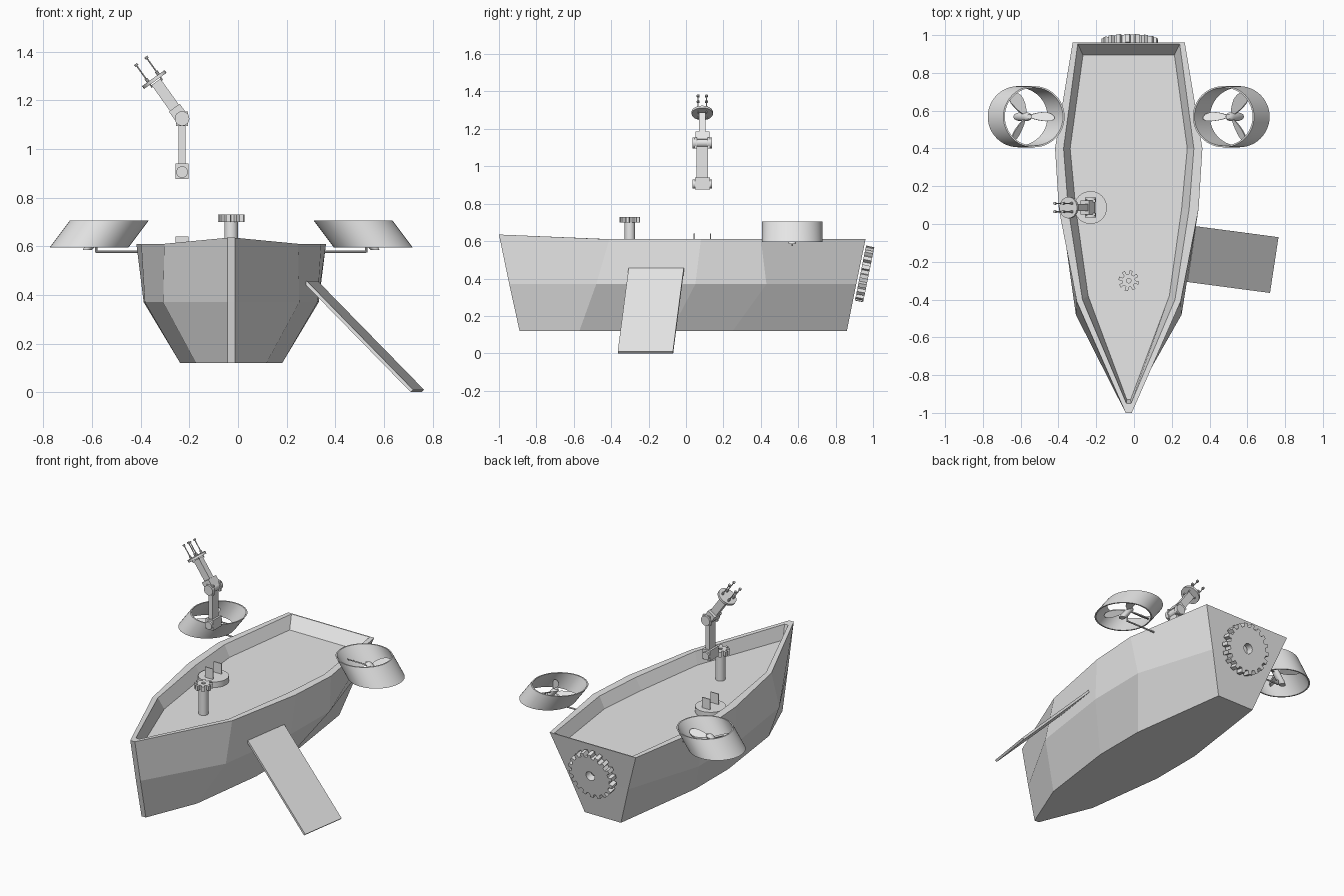
import bpy, bmesh
from math import sin, cos, pi, radians, atan2
from mathutils import Vector, Matrix

if "Cube" in bpy.data.objects:
    bpy.data.objects.remove(bpy.data.objects["Cube"])

grey = bpy.data.materials.new("plain_grey")
grey.use_nodes = True
grey.diffuse_color = (0.8, 0.8, 0.8, 1)
grey.node_tree.nodes["Principled BSDF"].inputs["Base Color"].default_value = (0.8, 0.8, 0.8, 1)

CX = -0.028  # hull centre line


def finish(name, bm, matrix=None, smooth=False):
    if matrix:
        bm.transform(matrix)
    bmesh.ops.recalc_face_normals(bm, faces=bm.faces)
    mesh = bpy.data.meshes.new(name)
    bm.to_mesh(mesh)
    bm.free()
    mesh.materials.append(grey)
    obj = bpy.data.objects.new(name, mesh)
    bpy.context.collection.objects.link(obj)
    if smooth:
        bpy.ops.object.select_all(action="DESELECT")
        obj.select_set(True)
        bpy.context.view_layer.objects.active = obj
        bpy.ops.object.shade_smooth_by_angle(angle=radians(35))
    return obj


def skin(name, loops, wrap=False, matrix=None, smooth=False):
    """Bridge equal loops; wrap joins last to first, otherwise the ends are capped."""
    bm = bmesh.new()
    rings = [[bm.verts.new(p) for p in loop] for loop in loops]
    pairs = list(zip(rings, rings[1:]))
    if wrap:
        pairs.append((rings[-1], rings[0]))
    else:
        bm.faces.new(rings[0])
        bm.faces.new(rings[-1])
    for a, b in pairs:
        for i in range(len(a)):
            j = (i + 1) % len(a)
            bm.faces.new((a[i], a[j], b[j], b[i]))
    return finish(name, bm, matrix, smooth)


def circle(r, z, n=32):
    return [(r * cos(2 * pi * i / n), r * sin(2 * pi * i / n), z) for i in range(n)]


def cylinder(name, start, end, r, n=24):
    start, end = Vector(start), Vector(end)
    d = end - start
    m = Matrix.Translation(start) @ d.to_track_quat("Z", "Y").to_matrix().to_4x4()
    return skin(name, [circle(r, 0, n), circle(r, d.length, n)], matrix=m, smooth=True)


def box(name, centre, size, tilt=0):
    bm = bmesh.new()
    bmesh.ops.create_cube(bm, size=1)
    m = Matrix.Translation(centre) @ Matrix.Rotation(tilt, 4, "Y") @ Matrix.Diagonal((*size, 1))
    return finish(name, bm, m)


def gear(name, teeth, root, tip, hole, depth, matrix):
    def outline(z):
        pts = []
        for t in range(teeth):
            for frac, r in ((0.0, root), (0.42, root), (0.5, tip), (0.92, tip)):
                a = 2 * pi * (t + frac) / teeth
                pts.append((r * cos(a), r * sin(a), z))
        return pts
    n = teeth * 4
    h = depth / 2
    return skin(name, [outline(-h), outline(h), circle(hole, h, n), circle(hole, -h, n)],
                wrap=True, matrix=matrix)


# Hull: half outlines (y, half width) from bow to stern, mirrored across the centre line
def hull_ring(z, half, bow_rise=0.0):
    side = [(CX + w, y, z + (bow_rise if i == 0 else 0)) for i, (y, w) in enumerate(half)]
    return side + [(2 * CX - x, y, h) for x, y, h in reversed(side)]


hull = skin("hull", [
    hull_ring(0.12, [(-0.89, 0.015), (-0.57, 0.145), (-0.08, 0.21), (0.25, 0.21), (0.86, 0.125)]),
    hull_ring(0.37, [(-0.945, 0.016), (-0.48, 0.28), (0.05, 0.355), (0.43, 0.36), (0.91, 0.21)]),
    hull_ring(0.61, [(-1.0, 0.016), (-0.41, 0.275), (0.08, 0.37), (0.4, 0.39), (0.96, 0.297)], 0.025),
    hull_ring(0.61, [(-0.95, 0.012), (-0.4, 0.245), (0.08, 0.32), (0.4, 0.345), (0.953, 0.27)], 0.022),
    hull_ring(0.54, [(-0.93, 0.01), (-0.38, 0.215), (0.08, 0.28), (0.4, 0.31), (0.895, 0.242)]),
])

# Cogwheel on the sloping stern
stern_tilt = atan2(0.10, 0.49)
gear("stern_gear", 18, 0.128, 0.15, 0.03, 0.045,
     Matrix.Translation((-0.023, 0.955, 0.425)) @ Matrix.Rotation(pi / 2 - stern_tilt, 4, "X"))

# Capstan on the foredeck
cylinder("capstan_post", (CX, -0.3, 0.535), (CX, -0.3, 0.722), 0.028)
gear("capstan_gear", 8, 0.035, 0.055, 0.012, 0.03, Matrix.Translation((CX, -0.3, 0.715)))

# Gangplank, turned slightly and sloping to the ground
corners = [Vector(c) for c in ((0.328, -0.012, 0.457), (0.765, -0.07, 0.01),
                               (0.72, -0.365, 0.01), (0.283, -0.307, 0.457))]
normal = (corners[1] - corners[0]).cross(corners[3] - corners[0]).normalized()
if normal.z < 0:
    normal = -normal
skin("gangplank", [corners, [c - normal * 0.014 for c in corners]])

# Turntable and bracket plates under the arm
AX, AY = -0.23, 0.087
cylinder("turntable", (AX, AY, 0.535), (AX, AY, 0.575), 0.087, 32)
for s in (-1, 1):
    box("bracket_plate", (AX, AY + s * 0.043, 0.605), (0.055, 0.006, 0.07))

# Lower arm with base joint and elbow
box("arm_base", (AX, AY, 0.908), (0.052, 0.08, 0.064))
box("lower_arm", (AX, AY, 1.01), (0.028, 0.06, 0.22))
elbow = Vector((AX, AY, 1.125))
for s in (-1, 1):
    side = Vector((0, s, 0))
    base = Vector((AX, AY, 0.905))
    cylinder("base_pivot", base + side * 0.035, base + side * 0.052, 0.024)
    cylinder("elbow_pivot", elbow + side * 0.03, elbow + side * 0.052, 0.03)
    box("elbow_cheek", elbow + side * 0.035, (0.05, 0.014, 0.06))
cylinder("elbow_pin", elbow - Vector((0, 0.035, 0)), elbow + Vector((0, 0.035, 0)), 0.024)

# Upper arm, wrist plate and four prongs
lean = Vector((-0.58, 0, 0.815)).normalized()
across = Vector((lean.z, 0, -lean.x))
tilt = atan2(lean.x, lean.z)
box("upper_arm_root", elbow + lean * 0.03, (0.055, 0.075, 0.05), tilt)
box("upper_arm", elbow + lean * 0.1, (0.045, 0.036, 0.17), tilt)
wrist = elbow + lean * 0.19
cylinder("wrist_plate", wrist, wrist + lean * 0.014, 0.057)
for sx in (-1, 1):
    for sy in (-1, 1):
        foot = wrist + across * (sx * 0.026) + Vector((0, sy * 0.022, 0))
        cylinder("prong", foot - lean * 0.015, foot + lean * 0.1, 0.003, 8)
        cylinder("prong_collar", foot + lean * 0.014, foot + lean * 0.03, 0.007, 10)
        cylinder("prong_tip", foot + lean * 0.094, foot + lean * 0.104, 0.008, 10)


# Ducted fans: built upright, sheared inward toward the hull, one per side
def blade_loop(angle, lift):
    pts = []
    for i in range(14):
        a = 2 * pi * i / 14
        along = 0.08 + 0.067 * cos(a)
        wide = 0.036 * sin(a) * (0.72 + 0.28 * cos(a))
        p = Vector((along, wide * cos(0.5), wide * sin(0.5) + lift))
        pts.append(Matrix.Rotation(angle, 3, "Z") @ p)
    return pts


for side, name in ((1, "left"), (-1, "right")):
    shear = Matrix.Identity(4)
    shear[0][2] = -0.75
    place = (Matrix.Translation((CX, 0.568, 0.65)) @ Matrix.Diagonal((side, 1, 1, 1))
             @ Matrix.Translation((0.543, 0, 0)) @ shear)
    skin(name + "_fan_duct", [circle(0.162, -0.055, 48), circle(0.162, 0.055, 48),
                              circle(0.154, 0.055, 48), circle(0.154, -0.055, 48)],
         wrap=True, matrix=place, smooth=True)
    skin(name + "_fan_hub", [circle(0.018, -0.065), circle(0.022, -0.05), circle(0.022, 0.01),
                             circle(0.012, 0.022)], matrix=place, smooth=True)
    for k in range(3):
        turn = pi + k * 2 * pi / 3
        skin(name + "_fan_blade", [blade_loop(turn, -0.004), blade_loop(turn, 0.004)], matrix=place)
    # Strut from the hull to the hub
    hub_x = CX + side * 0.555
    cylinder(name + "_fan_strut", (CX + side * 0.34, 0.568, 0.578), (hub_x, 0.568, 0.578), 0.005, 10)
    cylinder(name + "_strut_riser", (hub_x, 0.568, 0.574), (hub_x, 0.568, 0.605), 0.005, 10)
